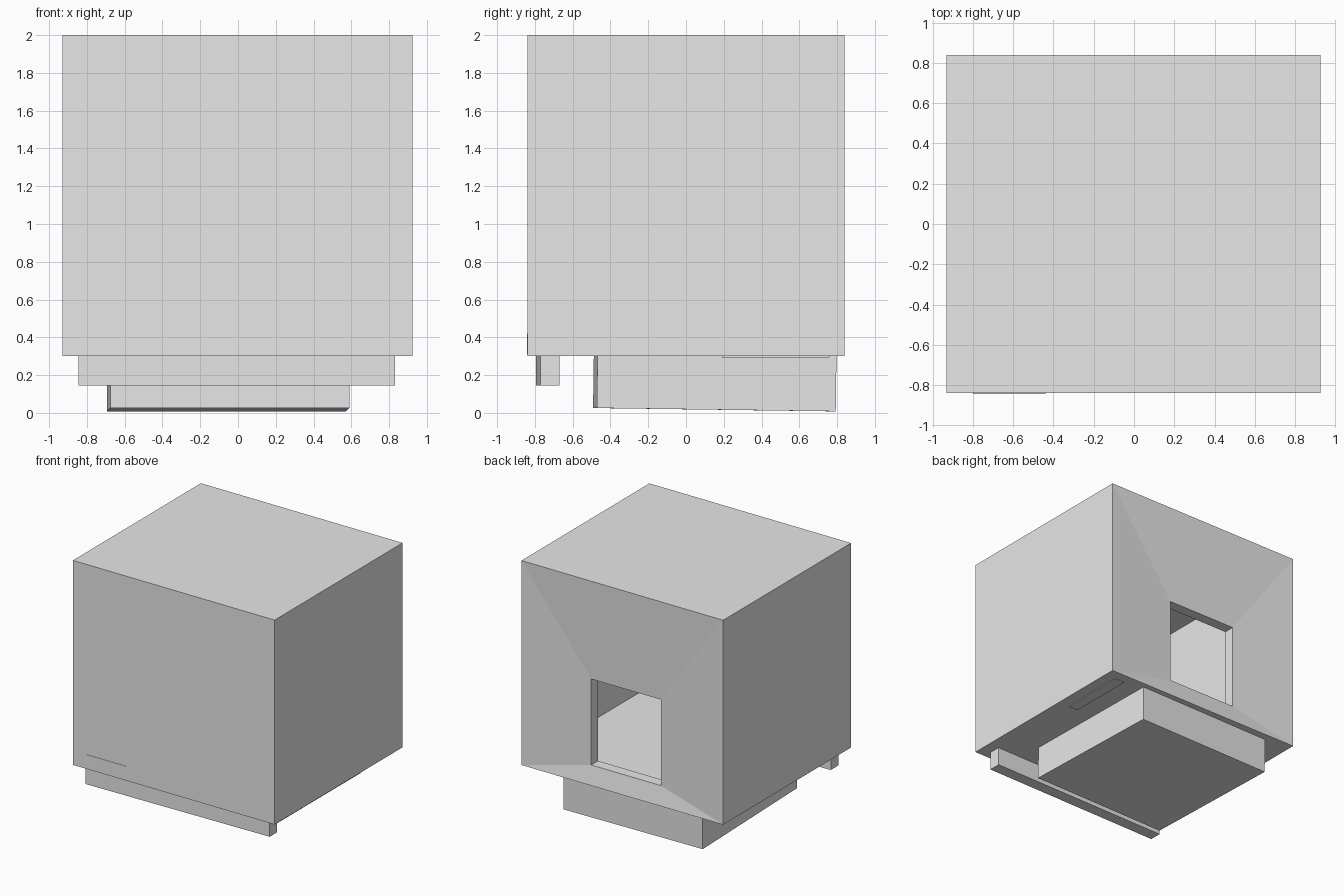
import bpy, bmesh, math
from mathutils import Euler

if "Cube" in bpy.data.objects:
    bpy.data.objects.remove(bpy.data.objects["Cube"])

grey = bpy.data.materials.new("light_grey")
grey.diffuse_color = (0.8, 0.8, 0.8, 1)
grey.use_nodes = True
grey.node_tree.nodes["Principled BSDF"].inputs["Base Color"].default_value = grey.diffuse_color


def finish(name, bm):
    bmesh.ops.recalc_face_normals(bm, faces=bm.faces)
    me = bpy.data.meshes.new(name)
    bm.to_mesh(me)
    bm.free()
    me.materials.append(grey)
    ob = bpy.data.objects.new(name, me)
    bpy.context.collection.objects.link(ob)
    return ob


def box(name, lo, hi, tilt=0, turn=0):
    """Box between two corners, turned about its own centre (degrees)."""
    bm = bmesh.new()
    bmesh.ops.create_cube(bm, size=1)
    for v in bm.verts:
        v.co = [c * (h - l) for c, l, h in zip(v.co, lo, hi)]
    ob = finish(name, bm)
    ob.location = [(l + h) / 2 for l, h in zip(lo, hi)]
    ob.rotation_euler = Euler((math.radians(tilt), 0, math.radians(turn)))
    return ob


# Hollow house: rectangular rings (x0, x1, z0, z1, y) joined from the outer
# front, round the recessed back wall, through the doorway, into the room
rings = [
    (-0.93, 0.925, 0.30, 2.00, -0.84),
    (-0.93, 0.925, 0.30, 2.00, 0.84),
    (-0.335, 0.305, 0.455, 1.17, 0.81),
    (-0.335, 0.305, 0.455, 1.17, 0.72),
    (-0.84, 0.84, 0.38, 1.90, 0.72),
    (-0.84, 0.84, 0.38, 1.90, -0.75),
]
bm = bmesh.new()
loops = [[bm.verts.new(p) for p in ((a, y, c), (b, y, c), (b, y, d), (a, y, d))]
         for a, b, c, d, y in rings]
for r, s in zip(loops, loops[1:]):
    for i in range(4):
        j = (i + 1) % 4
        bm.faces.new((r[i], r[j], s[j], s[i]))
bm.faces.new(loops[0])
bm.faces.new(loops[-1])
finish("house_shell", bm)

# Slightly crooked supports under the house
box("base_block", (-0.685, -0.48, 0.017), (0.58, 0.785, 0.335), tilt=-0.8, turn=0.9)
box("front_plank", (-0.845, -0.782, 0.146), (0.83, -0.682, 0.34), turn=0.85)

# Thin edges of the inner boards showing through the shell
box("front_strip", (-0.80, -0.843, 0.31), (-0.44, -0.835, 0.42))
box("underside_strip", (0.74, 0.19, 0.294), (0.83, 0.76, 0.302))
